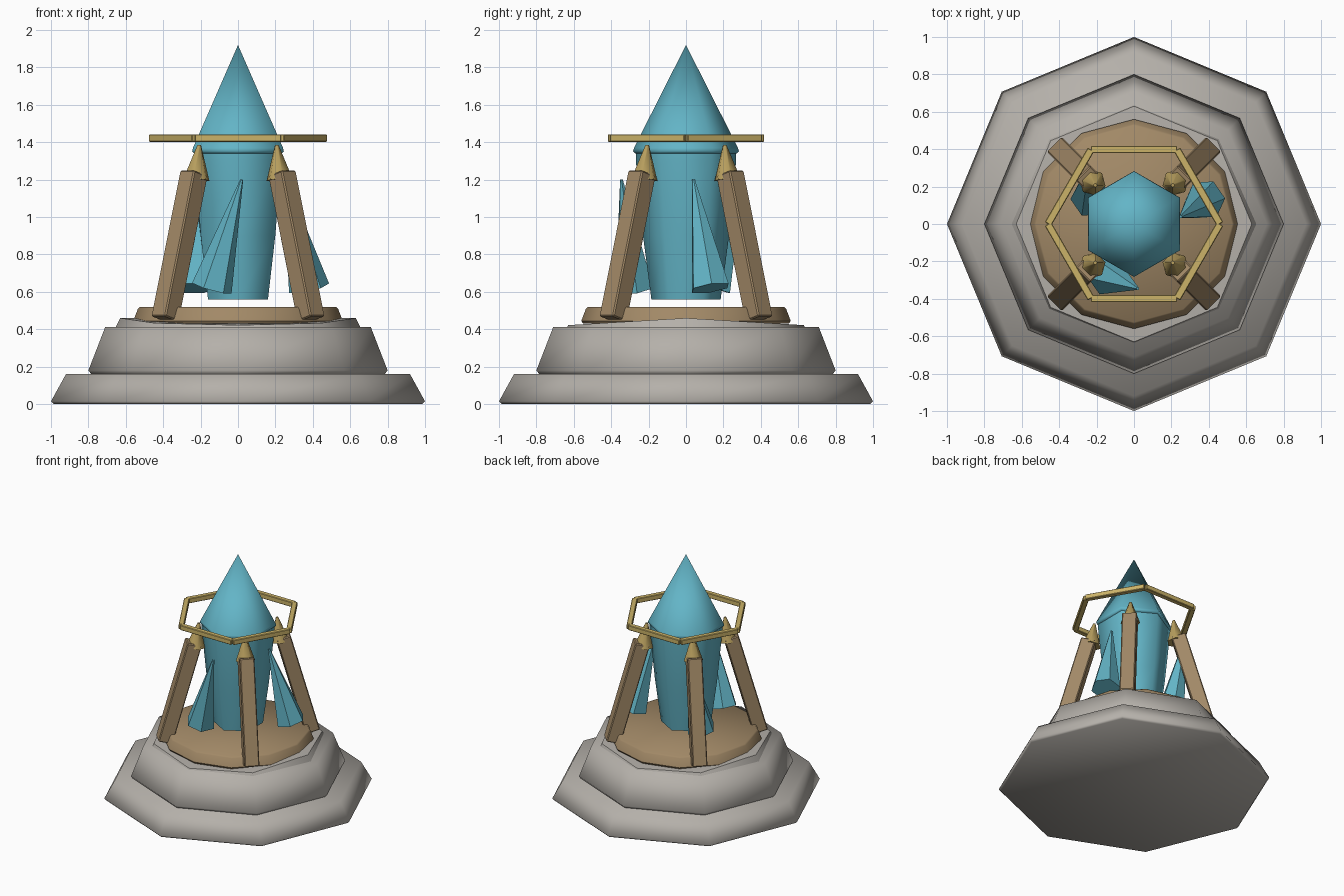
import bpy
import bmesh
from math import pi, sin, cos, radians
from mathutils import Vector

cube = bpy.data.objects.get("Cube")
if cube:
    bpy.data.objects.remove(cube, do_unlink=True)


def material(name, rgb):
    m = bpy.data.materials.new(name)
    m.use_nodes = True
    m.diffuse_color = (*rgb, 1)
    m.node_tree.nodes["Principled BSDF"].inputs["Base Color"].default_value = (*rgb, 1)
    return m


STONE = material("stone grey", (0.46, 0.435, 0.40))
WOOD = material("tan wood", (0.36, 0.25, 0.135))
BRASS = material("dark brass", (0.47, 0.34, 0.11))
GOLD = material("pale gold", (0.60, 0.45, 0.14))
BLUE = material("rocket blue", (0.125, 0.46, 0.57))


def lathe(name, rings, sides, mat, start=0.0, smooth=0, bevel=0.0, height=None):
    """Stack of polygon rings (radius, z); radius 0 makes a point."""
    bm = bmesh.new()
    loops = []
    for r, z in rings:
        count = sides if r > 0 else 1
        loop = []
        for i in range(count):
            a = start + 2 * pi * i / sides
            x, y = r * cos(a), r * sin(a)
            loop.append(bm.verts.new((x, y, height(y, z) if height else z)))
        loops.append(loop)
    for low, up in zip(loops, loops[1:]):
        for i in range(sides):
            j = (i + 1) % sides
            if len(up) == 1:
                bm.faces.new((low[i], low[j], up[0]))
            else:
                bm.faces.new((low[i], low[j], up[j], up[i]))
    bm.faces.new(loops[0][::-1])
    if len(loops[-1]) > 1:
        bm.faces.new(loops[-1])
    if bevel:
        bmesh.ops.bevel(bm, geom=bm.edges[:], offset=bevel, segments=1,
                        affect='EDGES', profile=0.5)
    bmesh.ops.recalc_face_normals(bm, faces=bm.faces[:])
    mesh = bpy.data.meshes.new(name)
    bm.to_mesh(mesh)
    bm.free()
    mesh.materials.append(mat)
    ob = bpy.data.objects.new(name, mesh)
    bpy.context.collection.objects.link(ob)
    if smooth:
        bpy.ops.object.select_all(action='DESELECT')
        ob.select_set(True)
        bpy.context.view_layer.objects.active = ob
        bpy.ops.object.shade_smooth_by_angle(angle=radians(smooth))
    return ob


def strut(name, a, b, r0, r1, sides, mat, **kw):
    """Straight tapered prism from point a to point b."""
    a, b = Vector(a), Vector(b)
    rings = [(r0, 0), (r1, (b - a).length)]
    ob = lathe(name, rings, sides, mat, **kw)
    ob.rotation_euler = (b - a).to_track_quat('Z', 'Y').to_euler()
    ob.location = a
    return ob


# Octagonal stepped pedestal
lathe("lower_step", [(0.985, 0), (1.0, 0.015), (0.92, 0.16)], 8, STONE, smooth=75)
lathe("middle_step", [(0.78, 0.155), (0.80, 0.18), (0.71, 0.412)], 8, STONE, smooth=75)
lathe("upper_step", [(0.66, 0.40), (0.63, 0.46), (0, 0.46)], 8, STONE, smooth=50,
      height=lambda y, z: z - 0.06 * abs(y))
lathe("launch_pad", [(0.55, 0.43), (0.56, 0.445), (0.535, 0.51), (0.525, 0.52)],
      12, WOOD, smooth=50)

# Rocket body and nose
lathe("rocket_body", [(0.185, 0.56), (0.23, 0.9), (0.268, 1.30), (0.268, 1.36)],
      6, BLUE, start=pi / 2, smooth=65)
lathe("rocket_nose", [(0.27, 1.34), (0.283, 1.352), (0.278, 1.37), (0, 1.92)],
      6, BLUE, start=pi / 2, smooth=65)

# Three leaning fins
fins = {
    "right_side_fin": ((0.38, 0.13), (0.25, 0.04)),
    "front_fin": ((-0.14, -0.275), (0.02, -0.345)),
    "left_side_fin": ((-0.23, 0.14), (-0.24, 0.30)),
}
for name, (base, tip) in fins.items():
    strut(name, (*base, 0.62), (*tip, 1.2), 0.11, 0.008, 6, BLUE)

# Four support legs with pointed caps
for sx in (-1, 1):
    for sy in (-1, 1):
        tag = ("front" if sy < 0 else "back") + ("_left" if sx > 0 else "_right")
        strut(tag + "_leg", (sx * 0.39, sy * 0.39, 0.455),
              (sx * 0.235, sy * 0.235, 1.235),
              0.078, 0.078, 4, WOOD, start=pi / 4, bevel=0.007)
        strut(tag + "_leg_cap", (sx * 0.222, sy * 0.222, 1.2),
              (sx * 0.207, sy * 0.207, 1.385), 0.072, 0.01, 6, BRASS, smooth=65)

# Hexagonal guard ring made from six bars
corners = [(0.46 * cos(i * pi / 3), 0.46 * sin(i * pi / 3), 1.422) for i in range(6)]
for i in range(6):
    strut("ring_bar_%d" % (i + 1), corners[i], corners[(i + 1) % 6],
          0.028, 0.028, 4, GOLD, start=pi / 4, bevel=0.004)
